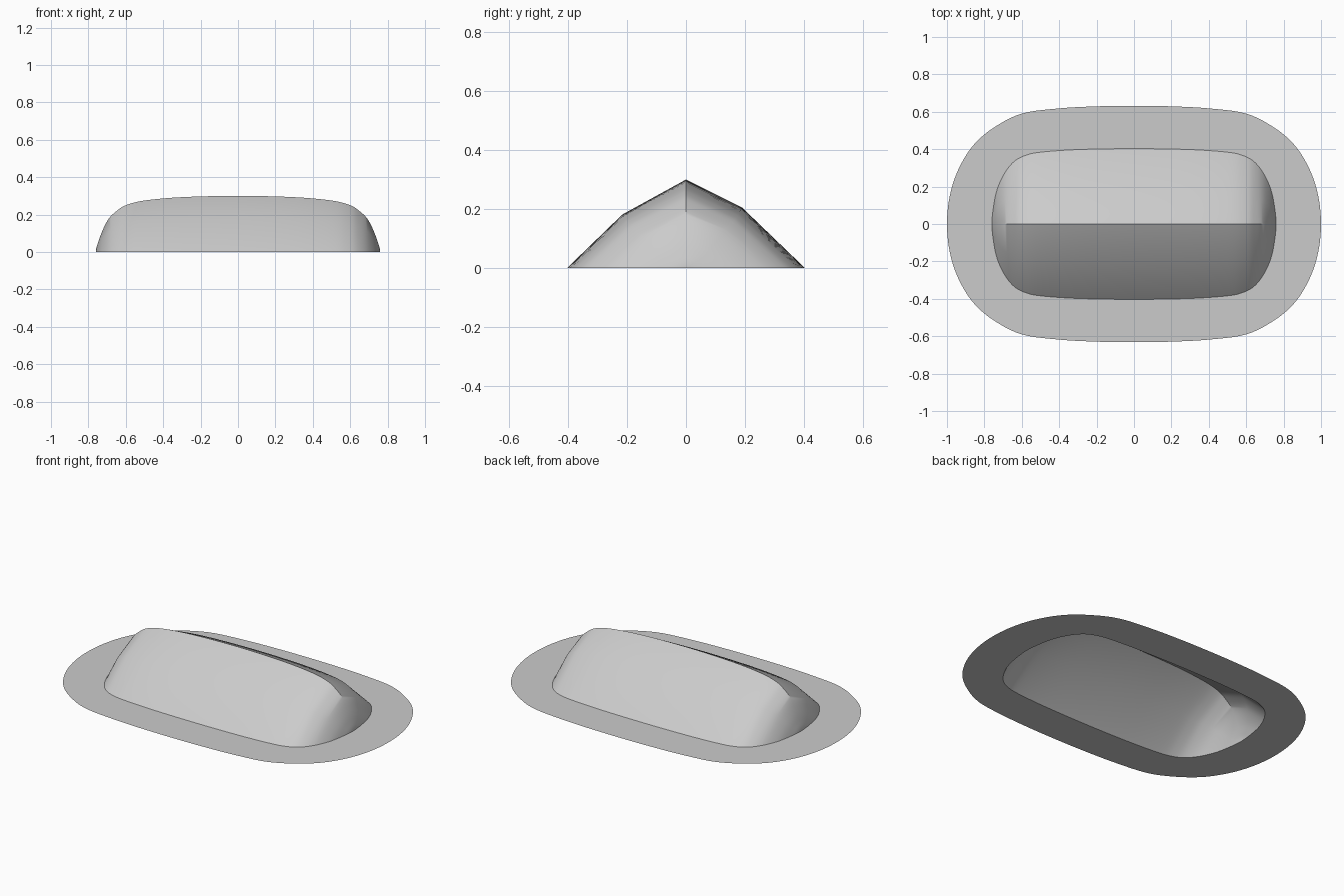
import bpy, bmesh
from mathutils import Vector

if "Cube" in bpy.data.objects:
    bpy.data.objects.remove(bpy.data.objects["Cube"])

# quarter outlines from the +x tip to the middle of the long side
BRIM = [(1, 0), (.985, .15), (.94, .29), (.86, .42), (.75, .515), (.6, .59), (.4, .618), (.2, .629), (0, .632)]
CROWN = [(.76, 0), (.75, .1), (.73, .19), (.69, .275), (.64, .335), (.58, .367), (.5, .384), (.3, .398), (0, .403)]
# ridge line in the front view (x, z)
RIDGE = [(.76, 0), (.745, .06), (.72, .125), (.69, .18), (.65, .218), (.6, .25), (.5, .275), (.3, .293), (0, .3)]
# cross-section as fractions (width, height) from the -y foot to the +y foot
SECTION = [(-1, 0), (-.535, .605), (0, 1), (.47, .685), (1, 0)]


def smooth_curve(pts, steps=5):
    """Catmull-Rom through a quarter outline, mirrored at both ends."""
    p = [Vector((pts[1][0], -pts[1][1]))] + [Vector(q) for q in pts]
    p.append(Vector((-pts[-2][0], pts[-2][1])))
    out = []
    for i in range(1, len(p) - 2):
        a, b, c, d = p[i - 1:i + 3]
        for k in range(steps):
            t = k / steps
            out.append(.5 * (2 * b + (c - a) * t + (2 * a - 5 * b + 4 * c - d) * t ** 2
                             + (3 * b - a - 3 * c + d) * t ** 3))
    return out + [p[-2]]


def full_loop(q):
    half = q + [Vector((-v.x, v.y)) for v in q[-2::-1]]
    return half + [Vector((v.x, -v.y)) for v in half[-2:0:-1]]


def height_at(x, curve):
    for a, b in zip(curve, curve[1:]):
        if b.x <= x <= a.x:
            return a.y + (b.y - a.y) * (a.x - x) / max(a.x - b.x, 1e-9)
    return 0


def build(name, rows, closed):
    bm = bmesh.new()
    grid = [[bm.verts.new(co) for co in row] for row in rows]
    n = len(grid)
    for i in range(n if closed else n - 1):
        r, s = grid[i], grid[(i + 1) % n]
        for j in range(len(r) - 1):
            bm.faces.new((r[j], s[j], s[j + 1], r[j + 1]))
    bmesh.ops.remove_doubles(bm, verts=bm.verts[:], dist=1e-5)
    bmesh.ops.recalc_face_normals(bm, faces=bm.faces[:])
    if sum(f.normal.z for f in bm.faces) < 0:
        bmesh.ops.reverse_faces(bm, faces=bm.faces[:])
    # crisp crease along the ridge, fading out down the ends
    for e in bm.edges:
        if all(abs(v.co.y) < 1e-6 and v.co.z > .17 for v in e.verts):
            e.smooth = False
    for f in bm.faces:
        f.smooth = True
    me = bpy.data.meshes.new(name)
    bm.to_mesh(me)
    bm.free()
    ob = bpy.data.objects.new(name, me)
    bpy.context.collection.objects.link(ob)
    return ob


crown_q = smooth_curve(CROWN)

# flat brim ring
build("brim", [[(o.x, o.y, 0), (i.x, i.y, 0)]
               for o, i in zip(full_loop(smooth_curve(BRIM)), full_loop(crown_q))], True)

# open ridged crown
ridge = smooth_curve(RIDGE)
stations = [(p.x, p.y) for p in crown_q] + [(-p.x, p.y) for p in crown_q[-2::-1]]
rows = []
for x, w in stations:
    h = height_at(abs(x), ridge)
    rows.append([(x, w * fy, h * fz) for fy, fz in SECTION])
build("crown", rows, False)
